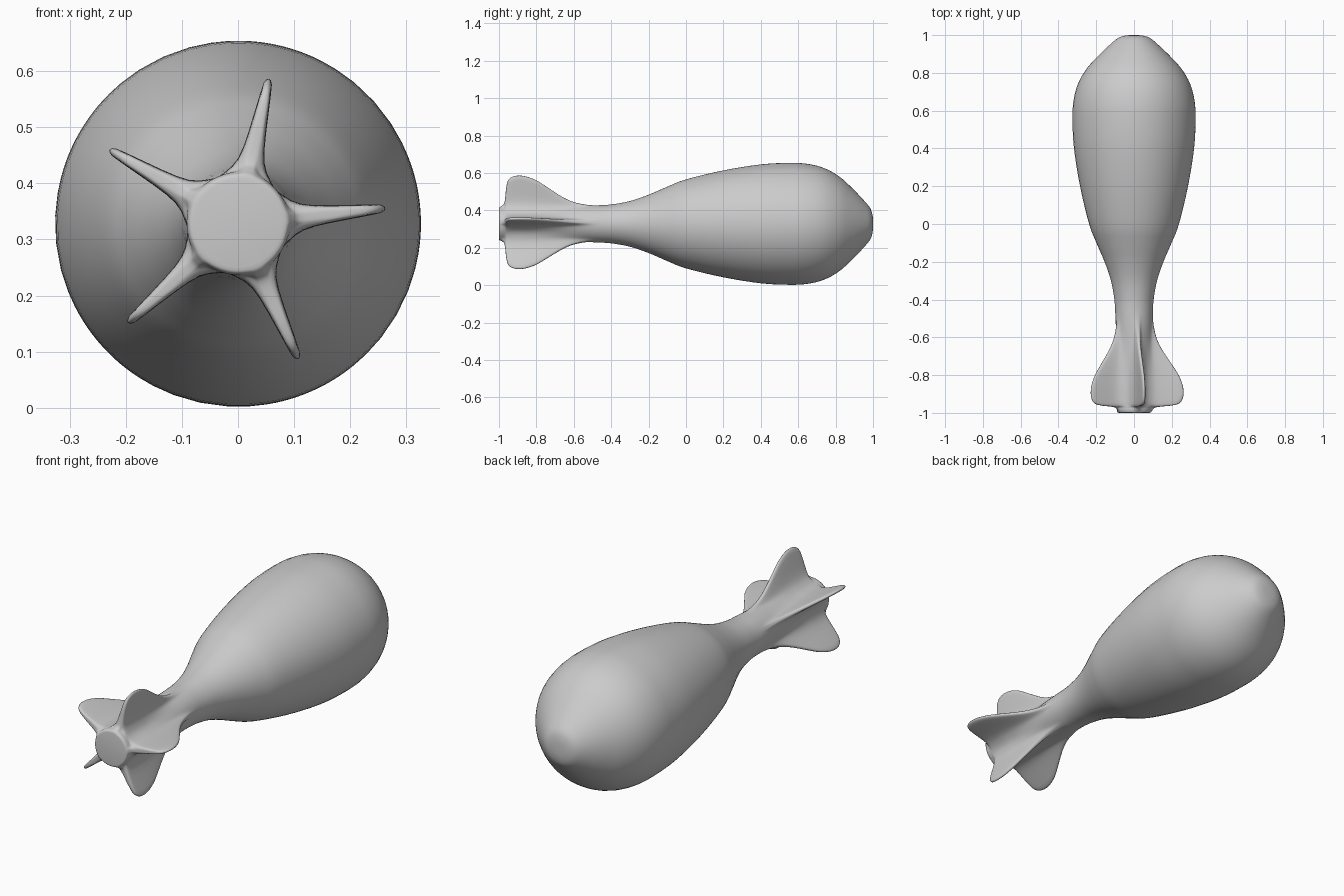
import bpy, bmesh, math
from mathutils import Vector

if "Cube" in bpy.data.objects:
    bpy.data.objects.remove(bpy.data.objects["Cube"])

CENTRE_Z = 0.328
FINS = 5
FIRST_ANGLE = math.radians(6)
HUB = 0.09
SUB = 4

# Stations along the length: (y, body radius, fin tip radius)
stations = [Vector(s) for s in (
    (-1.0, 0.078, 0.078), (-0.997, 0.087, 0.089), (-0.985, 0.091, 0.098), (-0.972, 0.091, 0.112),
    (-0.966, 0.091, 0.150), (-0.961, 0.090, 0.200), (-0.950, 0.090, 0.240),
    (-0.925, 0.090, 0.259), (-0.89, 0.090, 0.264), (-0.85, 0.090, 0.258),
    (-0.80, 0.089, 0.238), (-0.75, 0.089, 0.206), (-0.70, 0.089, 0.172),
    (-0.65, 0.090, 0.141), (-0.60, 0.092, 0.119), (-0.54, 0.096, 0.105),
    (-0.48, 0.099, 0.100), (-0.40, 0.104, 0.104), (-0.30, 0.122, 0.122),
    (-0.20, 0.156, 0.156), (-0.10, 0.199, 0.199), (0.0, 0.238, 0.238),
    (0.2, 0.286, 0.286), (0.4, 0.318, 0.318), (0.55, 0.326, 0.326),
    (0.65, 0.321, 0.321), (0.74, 0.298, 0.298), (0.82, 0.253, 0.253),
    (0.89, 0.190, 0.190), (0.95, 0.127, 0.127), (0.985, 0.084, 0.084),
    (0.997, 0.048, 0.048), (1.0, 0.015, 0.015))]

# Half cross-section of one fin: (fraction of fin height, half thickness)
fin_half = [(1.0, 0.0), (0.99, 0.004), (0.95, 0.0075), (0.85, 0.0095),
            (0.65, 0.0125), (0.45, 0.0155), (0.28, 0.019), (0.16, 0.024),
            (0.08, 0.032), (0.03, 0.043)]


def catmull(p0, p1, p2, p3, t):
    return 0.5 * (2 * p1 + (p2 - p0) * t + (2 * p0 - 5 * p1 + 4 * p2 - p3) * t * t
                  + (3 * p1 - p0 - 3 * p2 + p3) * t ** 3)


def smooth_stations(pts):
    out = []
    for i in range(len(pts) - 1):
        quad = [pts[max(0, min(len(pts) - 1, i + k))] for k in (-1, 0, 1, 2)]
        out += [catmull(*quad, j / SUB) for j in range(SUB)]
    return out + [pts[-1]]


def section(body, tip):
    """Closed ring of (radius, angle): five fins blended into the hub."""
    tip = max(tip, body)
    half = []
    for f, w in fin_half:
        r = body + f * (tip - body)
        half.append((r, w * body / HUB / r))
    one = [(r, -a) for r, a in reversed(half[1:])] + half + [(body, math.pi / FINS)]
    return [(r, a + FIRST_ANGLE + k * math.tau / FINS) for k in range(FINS) for r, a in one]


# Body and fins as one continuous lofted skin
bm = bmesh.new()
rings = []
for y, body, tip in smooth_stations(stations):
    rings.append([bm.verts.new((r * math.cos(a), y, CENTRE_Z + r * math.sin(a)))
                  for r, a in section(body, tip)])
n = len(rings[0])
for a, b in zip(rings, rings[1:]):
    for i in range(n):
        j = (i + 1) % n
        bm.faces.new((a[i], a[j], b[j], b[i]))

# End caps
for ring, y in ((rings[0], -1.0), (rings[-1], 1.0)):
    c = bm.verts.new((0, y, CENTRE_Z))
    for i in range(n):
        bm.faces.new((ring[i], ring[(i + 1) % n], c))

bmesh.ops.recalc_face_normals(bm, faces=bm.faces[:])
for f in bm.faces:
    f.smooth = True
mesh = bpy.data.meshes.new("finned_body")
bm.to_mesh(mesh)
bm.free()
obj = bpy.data.objects.new("finned_body", mesh)
bpy.context.collection.objects.link(obj)
